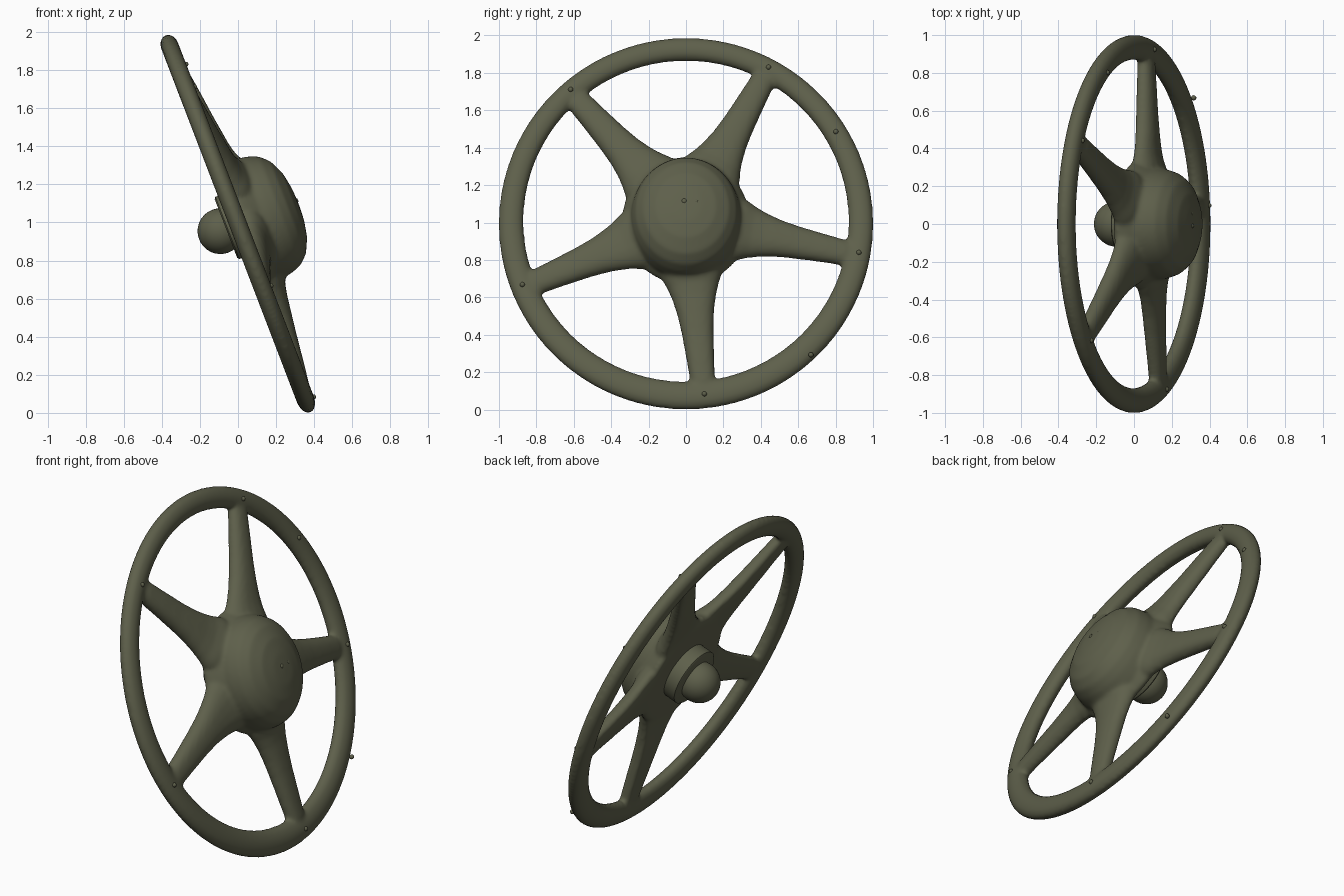
import bpy, bmesh, math
from mathutils import Matrix, Vector

if "Cube" in bpy.data.objects:
    bpy.data.objects.remove(bpy.data.objects["Cube"])

# Wheel frame: local x = world y, local y = up along the tilted wheel, local z = wheel normal
T = math.radians(21)
S, C = math.sin(T), math.cos(T)
FRAME = Matrix(((0, -S, C, 0), (1, 0, 0, 0), (0, C, S, 0.993), (0, 0, 0, 1)))
OVAL = 1.06  # the wheel is slightly longer along its tilt

olive = bpy.data.materials.new("olive_grey")
olive.diffuse_color = (0.112, 0.116, 0.07, 1)
olive.use_nodes = True
olive.node_tree.nodes["Principled BSDF"].inputs["Base Color"].default_value = olive.diffuse_color


def loft(bm, rings, closed=False):
    """Skin a list of point rings, capping the ends unless closed."""
    vs = [[bm.verts.new(p) for p in r] for r in rings]
    n = len(vs[0])
    for i in range(len(vs) if closed else len(vs) - 1):
        a, b = vs[i], vs[(i + 1) % len(vs)]
        for j in range(n):
            bm.faces.new((a[j], a[(j + 1) % n], b[(j + 1) % n], b[j]))
    if not closed:
        bm.faces.new(vs[0][::-1])
        bm.faces.new(vs[-1])


def lathe(bm, profile, sy=1.0, cy=0.0, n=64):
    loft(bm, [[(r * math.cos(k * math.tau / n), cy + sy * r * math.sin(k * math.tau / n), z)
               for k in range(n)] for r, z in profile])


def ball(bm, centre, radius, seg=24):
    bmesh.ops.create_uvsphere(bm, u_segments=seg, v_segments=seg // 2, radius=radius,
                              matrix=Matrix.Translation(centre))


def finish(bm, name):
    bmesh.ops.recalc_face_normals(bm, faces=bm.faces)
    me = bpy.data.meshes.new(name)
    bm.to_mesh(me)
    bm.free()
    me.materials.append(olive)
    ob = bpy.data.objects.new(name, me)
    bpy.context.collection.objects.link(ob)
    ob.matrix_world = FRAME
    bpy.context.view_layer.objects.active = ob
    ob.select_set(True)
    bpy.ops.object.shade_smooth_by_angle(angle=math.radians(40))
    ob.select_set(False)
    return ob


# Wheel body: rim, spokes, web and dome fused into one smooth skin
bm = bmesh.new()
rim = []
for i in range(96):
    a = i * math.tau / 96
    half = 0.067 - 0.007 * math.sin(a)   # the rim is a little wider at the bottom
    ring = []
    for j in range(20):
        b = j * math.tau / 20
        r = 1.002 - half + half * math.cos(b)
        ring.append((r * math.cos(a), OVAL * r * math.sin(a), 0.048 * math.sin(b)))
    rim.append(ring)
loft(bm, rim, closed=True)

# Spokes: distance from centre, width, front height, back height
STATIONS = [(0.15, 0.36, 0.17, 0.015), (0.25, 0.35, 0.155, 0.015), (0.31, 0.32, 0.14, 0.015),
            (0.36, 0.275, 0.12, 0.012), (0.42, 0.235, 0.107, 0.006), (0.5, 0.198, 0.096, -0.003),
            (0.6, 0.172, 0.082, -0.012), (0.75, 0.148, 0.064, -0.023),
            (0.87, 0.132, 0.048, -0.032), (0.94, 0.11, 0.03, -0.03)]
SPOKE_ANGLES = [-10.5, 62, 131, 201.5, 276]
for deg in SPOKE_ANGLES:
    a = math.radians(deg)
    d, t = Vector((math.cos(a), math.sin(a))), Vector((-math.sin(a), math.cos(a)))
    rings = []
    for r, w, h, back in STATIONS:
        mid = back + 0.035
        ring = []
        for j in range(20):
            b = j * math.tau / 20
            cb, sb = math.cos(b), math.sin(b)
            side = math.copysign(abs(cb) ** 0.8, cb) * w / 2
            z = mid + (h - mid) * sb if sb > 0 else mid - 0.035 * abs(sb) ** 0.5
            p = d * r + t * side
            ring.append((p.x, p.y * OVAL, z))
        rings.append(ring)
    loft(bm, rings)

# Hub web and dome
lathe(bm, [(0.325, 0.015), (0.342, 0.03), (0.342, 0.05), (0.325, 0.085), (0.30, 0.125)], sy=1.06)
lathe(bm, [(0.29, 0.015), (0.298, 0.06), (0.297, 0.12), (0.289, 0.175), (0.27, 0.23),
           (0.23, 0.277), (0.16, 0.314), (0.08, 0.331), (0.01, 0.335)], sy=1.13, cy=-0.015)
body = finish(bm, "wheel_body")
fuse = body.modifiers.new("fuse", 'REMESH')
fuse.mode = 'VOXEL'
fuse.voxel_size = 0.012
fuse.use_smooth_shade = True
soft = body.modifiers.new("soften", 'SMOOTH')
soft.factor = 0.5
soft.iterations = 8

# Collar behind the hub
bm = bmesh.new()
lathe(bm, [(0.165, -0.068), (0.175, -0.06), (0.175, 0.05)])
finish(bm, "rear_collar")

# Ball end of the column
bm = bmesh.new()
ball(bm, (0, -0.003, -0.1), 0.12, 40)
finish(bm, "column_ball")

# Small studs on the rim, at spoke ends and two between
bm = bmesh.new()
for deg, r in [(d, 0.94) for d in SPOKE_ANGLES] + [(31, 0.935), (-47.3, 0.985)]:
    a = math.radians(deg)
    ball(bm, (r * math.cos(a), OVAL * r * math.sin(a), 0.044), 0.014, 12)
finish(bm, "rim_studs")

# Tiny studs on the dome
bm = bmesh.new()
ball(bm, (-0.01, 0.004, 0.322), 0.018, 12)
ball(bm, (0.055, 0.004, 0.322), 0.013, 12)
finish(bm, "hub_studs")
